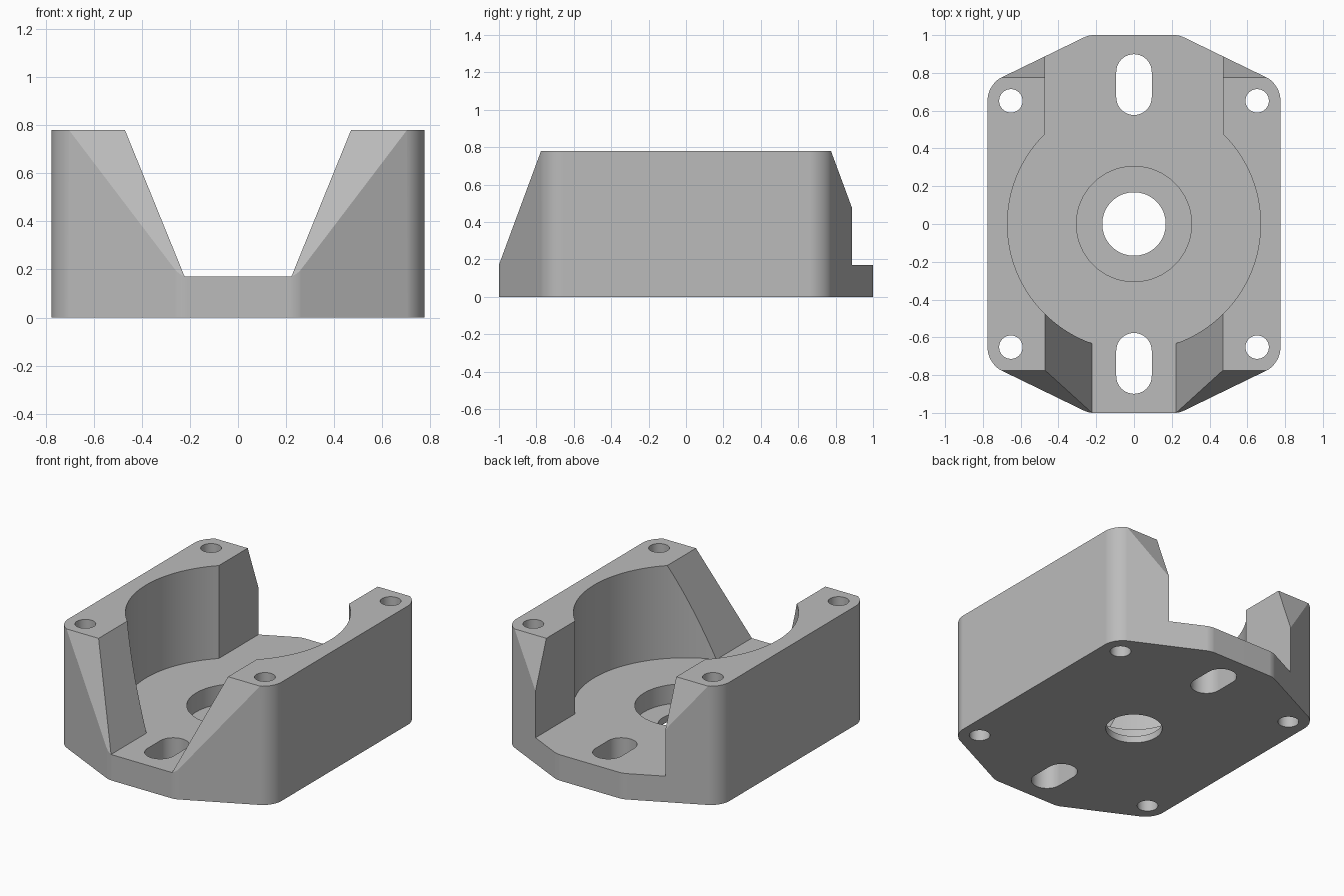
import bpy
import bmesh
from math import cos, sin, pi
from mathutils import Vector

if "Cube" in bpy.data.objects:
    bpy.data.objects.remove(bpy.data.objects["Cube"])

HEIGHT, FLOOR = 0.78, 0.17
LOW, HIGH = -0.1, 0.88  # cutters overshoot the body

grey = bpy.data.materials.new("light grey")
grey.use_nodes = True
grey.diffuse_color = (0.5, 0.5, 0.5, 1)
grey.node_tree.nodes["Principled BSDF"].inputs["Base Color"].default_value = (0.5, 0.5, 0.5, 1)


def prism(name, profile, start, end, axis="z"):
    """Extrude a 2D profile along z, along x (profile is y,z) or along y (profile is x,z)."""
    place = {"z": lambda a, b, t: (a, b, t),
             "x": lambda a, b, t: (t, a, b),
             "y": lambda a, b, t: (a, t, b)}[axis]
    bm = bmesh.new()
    face = bm.faces.new([bm.verts.new(place(a, b, start)) for a, b in profile])
    grown = bmesh.ops.extrude_face_region(bm, geom=[face], use_keep_orig=True)["geom"]
    verts = [g for g in grown if isinstance(g, bmesh.types.BMVert)]
    bmesh.ops.translate(bm, verts=verts, vec=Vector(place(0, 0, end - start)))
    bmesh.ops.recalc_face_normals(bm, faces=bm.faces)
    mesh = bpy.data.meshes.new(name)
    bm.to_mesh(mesh)
    bm.free()
    mesh.materials.append(grey)
    obj = bpy.data.objects.new(name, mesh)
    bpy.context.collection.objects.link(obj)
    return obj


def slot_shape(x, y, radius, stretch=0.0, steps=32):
    """Circle, or a slot when stretched along y."""
    points = []
    for side in (1, -1):
        for i in range(steps + (1 if stretch else 0)):
            a = pi * i / steps
            points.append((x + side * radius * cos(a), y + side * (stretch + radius * sin(a))))
    return points


def combine(body, tool, operation="DIFFERENCE"):
    """Apply a boolean and throw the tool away."""
    mod = body.modifiers.new("cut", "BOOLEAN")
    mod.operation, mod.solver, mod.object = operation, "EXACT", tool
    bpy.context.view_layer.objects.active = body
    bpy.ops.object.modifier_apply(modifier=mod.name)
    bpy.data.objects.remove(tool)


# Housing block: eight-sided outline with rounded upright corners
corners = [(0.24, 1), (0.775, 0.74)]
half = corners + [(x, -y) for x, y in reversed(corners)]
outline = half + [(-x, y) for x, y in reversed(half)]
body = prism("motor_mount_housing", outline, 0, HEIGHT)
bm = bmesh.new()
bm.from_mesh(body.data)
upright = [e for e in bm.edges if abs(e.verts[0].co.z - e.verts[1].co.z) > 0.5]
for edges, size, steps in (
        ([e for e in upright if abs(e.verts[0].co.x) > 0.5], 0.08, 10),
        ([e for e in upright if abs(e.verts[0].co.x) < 0.5], 0.025, 4)):
    bmesh.ops.bevel(bm, geom=edges, offset=size, segments=steps, profile=0.5, affect="EDGES")
bm.to_mesh(body.data)
bm.free()

# Sloping front and back ends
combine(body, prism("end_slopes", [(-1.1, LOW), (1.1, LOW), (0.738, HIGH), (-0.738, HIGH)],
                    -1, 1, "x"), "INTERSECT")

# Round pocket, flared front opening, straight back opening
combine(body, prism("pocket", slot_shape(0, 0, 0.67, steps=64), FLOOR, HIGH))
combine(body, prism("front_opening", [(-0.222, FLOOR), (0.222, FLOOR), (0.511, HIGH), (-0.511, HIGH)],
                    -1.2, 0, "y"))
combine(body, prism("back_opening", [(-0.472, FLOOR), (0.472, FLOOR), (0.472, HIGH), (-0.472, HIGH)],
                    0, 1.2, "y"))

# Stepped centre bore
combine(body, prism("centre_recess", slot_shape(0, 0, 0.305), 0.045, HIGH))
combine(body, prism("shaft_hole", slot_shape(0, 0, 0.168), LOW, HIGH))

# Screw holes in the corners and slots in the floor
for sy in (1, -1):
    combine(body, prism("floor_slot", slot_shape(0, sy * 0.738, 0.094, 0.067, 20), LOW, HIGH))
    for sx in (1, -1):
        combine(body, prism("screw_hole", slot_shape(sx * 0.652, sy * 0.652, 0.062, steps=20), LOW, HIGH))

# Smooth the curves and keep the flats flat
bpy.ops.object.select_all(action="DESELECT")
body.select_set(True)
bpy.context.view_layer.objects.active = body
bpy.ops.object.shade_smooth_by_angle(angle=pi / 9)
weighted = body.modifiers.new("flat faces", "WEIGHTED_NORMAL")
weighted.keep_sharp = True
